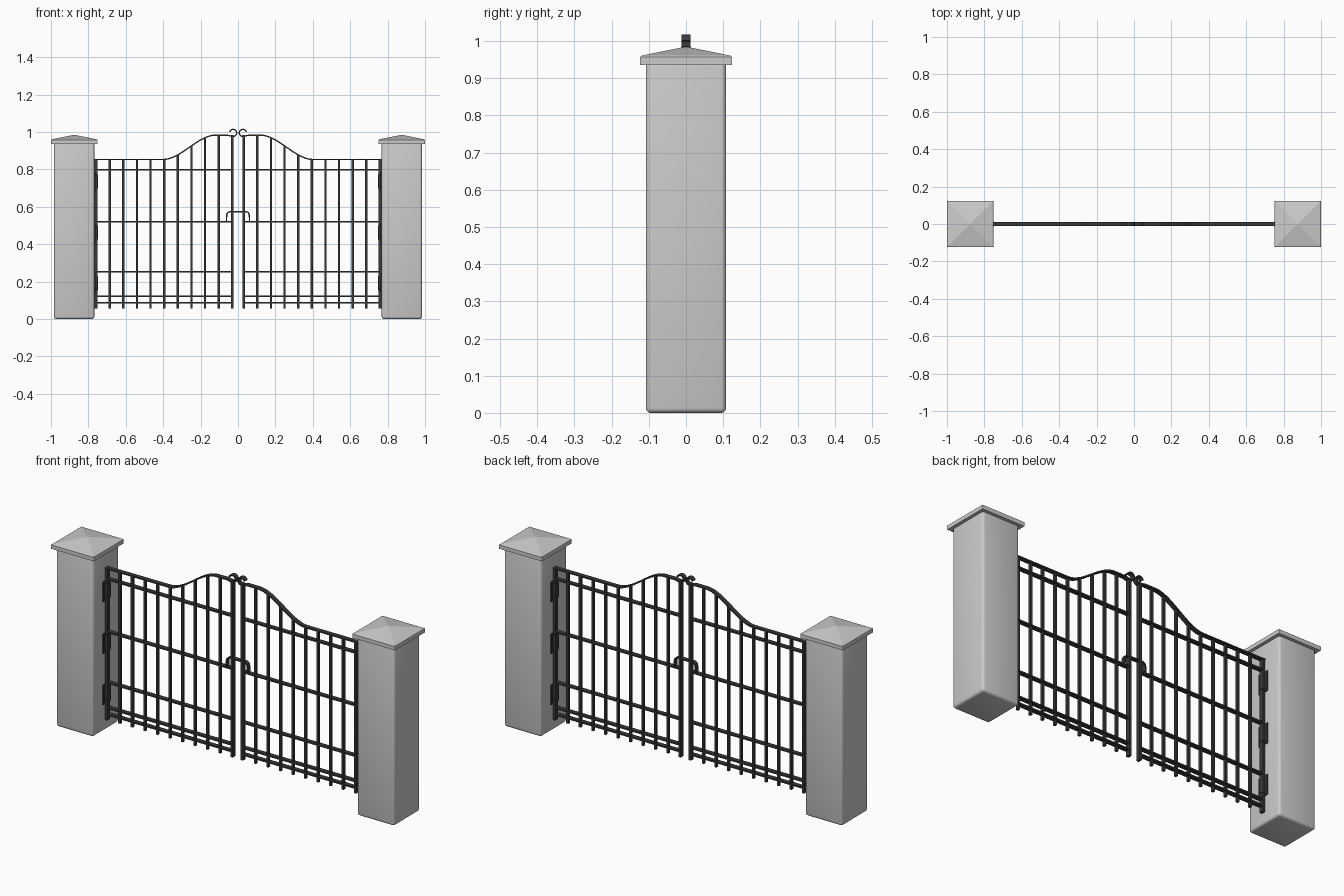
import bpy, bmesh, math
from mathutils import Vector

if "Cube" in bpy.data.objects:
    bpy.data.objects.remove(bpy.data.objects["Cube"])

iron = bpy.data.materials.new("dark_iron")
iron.diffuse_color = (0.04, 0.04, 0.04, 1)
iron.use_nodes = True
iron.node_tree.nodes["Principled BSDF"].inputs["Base Color"].default_value = iron.diffuse_color


def finish(name, bm, mat=None, smooth=False):
    bmesh.ops.recalc_face_normals(bm, faces=bm.faces)
    me = bpy.data.meshes.new(name)
    bm.to_mesh(me)
    bm.free()
    ob = bpy.data.objects.new(name, me)
    bpy.context.collection.objects.link(ob)
    if mat:
        me.materials.append(mat)
    if smooth:
        me.polygons.foreach_set("use_smooth", [True] * len(me.polygons))
        bpy.context.view_layer.objects.active = ob
        ob.select_set(True)
        bpy.ops.object.shade_smooth_by_angle(angle=math.radians(40))
        ob.select_set(False)
    return ob


def box(name, lo, hi, mat=None, bevel=0, segs=3):
    bm = bmesh.new()
    bmesh.ops.create_cube(bm, size=1)
    for v in bm.verts:
        v.co = [lo[i] + (v.co[i] + 0.5) * (hi[i] - lo[i]) for i in range(3)]
    if bevel:
        bmesh.ops.bevel(bm, geom=bm.edges[:], offset=bevel, segments=segs,
                        profile=0.5, affect='EDGES')
    return finish(name, bm, mat, bool(bevel))


def ribbon(name, pts, thick, depth):
    """Flat bar swept along a path in the xz plane."""
    bm = bmesh.new()
    rings = []
    for i, p in enumerate(pts):
        a, b = pts[max(i - 1, 0)], pts[min(i + 1, len(pts) - 1)]
        t = Vector((b[0] - a[0], b[1] - a[1])).normalized()
        n = Vector((-t.y, t.x)) * thick / 2
        rings.append([bm.verts.new((p[0] + s * n.x, y * depth / 2, p[1] + s * n.y))
                      for s, y in ((1, -1), (1, 1), (-1, 1), (-1, -1))])
    for r, q in zip(rings, rings[1:]):
        for k in range(4):
            bm.faces.new((r[k], r[(k + 1) % 4], q[(k + 1) % 4], q[k]))
    bm.faces.new(rings[0])
    bm.faces.new(rings[-1][::-1])
    return finish(name, bm, iron, True)


def arch(x):
    """Height of the top rail: low shoulder easing up to the centre."""
    t = min(max((0.40 - abs(x)) / 0.28, 0), 1)
    return 0.853 + 0.13 * t * t * (3 - 2 * t)


def span(s, a, b):
    return sorted((s * a, s * b))


for s, side in ((-1, "left"), (1, "right")):
    # pillar
    x0, x1 = span(s, 0.768, 0.984)
    box(side + "_pillar", (x0, -0.108, 0), (x1, 0.108, 0.945), bevel=0.013)

    # pillar cap: slab with a low pyramid on top
    bm = bmesh.new()
    rings = [[bm.verts.new((s * 0.876 + r * i, r * j, z))
              for i, j in ((-1, -1), (1, -1), (1, 1), (-1, 1))]
             for r, z in ((0.124, 0.936), (0.124, 0.957), (0.119, 0.961))]
    for p, q in zip(rings, rings[1:]):
        for k in range(4):
            bm.faces.new((p[k], p[(k + 1) % 4], q[(k + 1) % 4], q[k]))
    bm.faces.new(rings[0])
    tip = bm.verts.new((s * 0.876, 0, 0.985))
    for k in range(4):
        bm.faces.new((rings[-1][k], rings[-1][(k + 1) % 4], tip))
    finish(side + "_pillar_cap", bm)

    # vertical bars and end stiles
    for i in range(11):
        x = 0.03 + i * 0.0729
        end = i in (0, 10)
        w, d = (0.007, 0.011) if end else (0.006, 0.007)
        a, b = span(s, x - w, x + w)
        box(f"{side}_{'stile' if end else 'bar'}_{i}", (a, -d, 0.056), (b, d, arch(x)), iron)

    # horizontal rails
    for i, z in enumerate((0.797, 0.52, 0.254, 0.121, 0.086)):
        a, b = span(s, 0.026, 0.76)
        box(f"{side}_rail_{i}", (a, -0.012, z - 0.004), (b, 0.012, z + 0.004), iron)

    # arched top rail ending in a scroll
    pts = [(s * x, arch(x)) for x in [0.766 - 0.366 * k / 4 for k in range(4)]
           + [0.40 - 0.34 * k / 24 for k in range(25)]]
    for k in range(21):
        ang = math.radians(-90 + 255 * k / 20)
        pts.append((s * (0.026 - 0.019 * math.cos(ang)), 0.995 + 0.019 * math.sin(ang)))
    ribbon(side + "_top_rail", pts, 0.007, 0.024)

    # hinges: wall plate, leaf and pin
    for i, z in enumerate((0.735, 0.462, 0.193)):
        a, b = span(s, 0.762, 0.771)
        box(f"{side}_hinge_plate_{i}", (a, -0.03, z - 0.052), (b, 0.03, z + 0.052), iron)
        a, b = span(s, 0.749, 0.765)
        box(f"{side}_hinge_block_{i}", (a, -0.016, z - 0.04), (b, 0.016, z + 0.04), iron,
            bevel=0.004, segs=2)

# latch handle bridging both leaves
half = [(0.062, 0.52), (0.061, 0.545)]
half += [(0.042 + 0.018 * math.cos(math.radians(a)), 0.556 + 0.018 * math.sin(math.radians(a)))
         for a in range(0, 91, 15)]
ribbon("latch_handle", half + [(-x, z) for x, z in reversed(half)], 0.007, 0.022)
